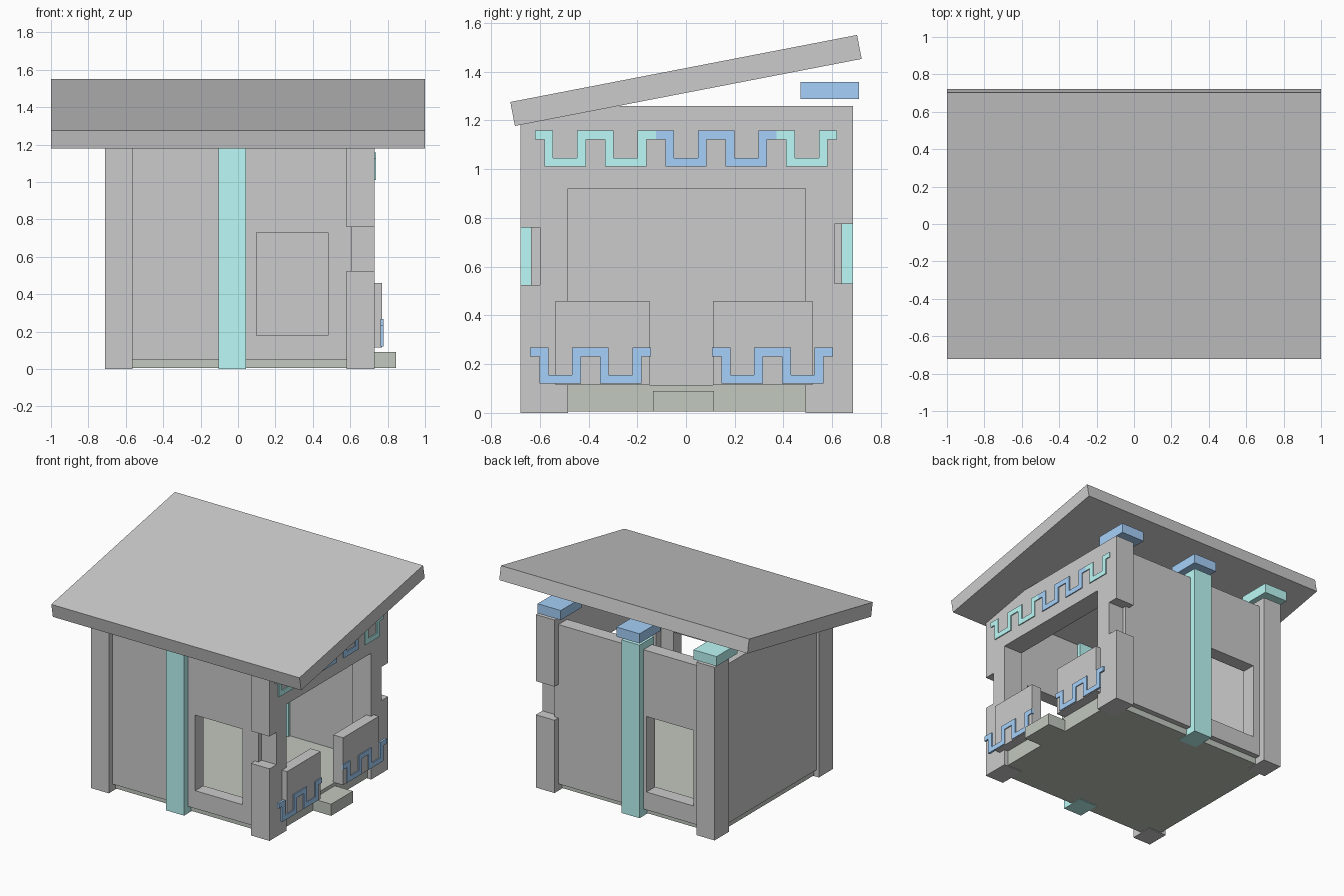
import bpy, bmesh, math

if "Cube" in bpy.data.objects:
    bpy.data.objects.remove(bpy.data.objects["Cube"])

def material(name, rgb):
    m = bpy.data.materials.new(name)
    m.diffuse_color = (*rgb, 1)
    m.use_nodes = True
    m.node_tree.nodes["Principled BSDF"].inputs["Base Color"].default_value = m.diffuse_color
    return m

CYAN = material("cyan", (0.50, 0.95, 0.93))
BLUE = material("blue", (0.38, 0.63, 0.95))
FLOOR = material("floor_green_grey", (0.54, 0.58, 0.52))

def prism(name, points, x0, x1, mat=None):
    """Extrude a (y, z) outline along x."""
    bm = bmesh.new()
    face = bm.faces.new([bm.verts.new((x0, y, z)) for y, z in points])
    new = bmesh.ops.extrude_face_region(bm, geom=[face])["geom"]
    bmesh.ops.translate(bm, vec=(x1 - x0, 0, 0),
                        verts=[g for g in new if isinstance(g, bmesh.types.BMVert)])
    bmesh.ops.recalc_face_normals(bm, faces=bm.faces)
    me = bpy.data.meshes.new(name)
    bm.to_mesh(me)
    bm.free()
    ob = bpy.data.objects.new(name, me)
    bpy.context.collection.objects.link(ob)
    if mat:
        me.materials.append(mat)
    return ob

def box(name, x, y, z, mat=None):
    return prism(name, [(y[0], z[0]), (y[1], z[0]), (y[1], z[1]), (y[0], z[1])], *x, mat)

def window_wall(name, x, y, z, wx, wz):
    wall = box(name, x, y, z)
    cutter = box(name + "_cutter", wx, (y[0] - 0.1, y[1] + 0.1), wz)
    cutter.hide_render = True
    cutter.hide_viewport = False
    cutter.display_type = 'WIRE'
    mod = wall.modifiers.new("window", 'BOOLEAN')
    mod.operation, mod.solver, mod.object = 'DIFFERENCE', 'EXACT', cutter
    bpy.context.view_layer.objects.active = wall
    bpy.ops.object.modifier_apply(modifier=mod.name)
    bpy.data.objects.remove(cutter)

def meander(name, y0, z0, x0, x1, count, mat):
    """Running square-wave strip made of repeated cups."""
    p, t, h = 0.248, 0.036, 0.148
    top, bottom = [], []
    for i in range(count):
        a = y0 + i * p
        b = a + p
        top += [(a, h), (a + 0.075, h), (a + 0.075, t), (b - 0.075, t), (b - 0.075, h), (b, h)]
        bottom += [(a, h - t), (a + 0.039, h - t), (a + 0.039, 0), (b - 0.039, 0),
                   (b - 0.039, h - t), (b, h - t)]
    # drop the joints shared by neighbouring cups
    keep = [i for i in range(len(top)) if i in (0, len(top) - 1) or i % 6 not in (0, 5)]
    outline = [top[i] for i in keep] + [bottom[i] for i in reversed(keep)]
    prism(name, [(y, z + z0) for y, z in outline], x0, x1, mat)

# Floor and entrance step
box("floor", (-0.67, 0.70), (-0.60, 0.60), (0.005, 0.115), FLOOR)
box("entrance_step", (0.69, 0.845), (-0.135, 0.115), (0.005, 0.09), FLOOR)

# Entrance facade with door opening and notched corners
prism("entrance_facade", [
    (-0.68, 0), (-0.485, 0), (-0.485, 0.92), (0.49, 0.92), (0.49, 0), (0.685, 0),
    (0.685, 0.53), (0.61, 0.53), (0.61, 0.775), (0.685, 0.775), (0.685, 1.26),
    (-0.68, 1.26), (-0.68, 0.76), (-0.60, 0.76), (-0.60, 0.525), (-0.68, 0.525)], 0.58, 0.73)

# Rear corner posts and coloured middle posts
for side, y in (("front", (-0.68, -0.515)), ("back", (0.52, 0.685))):
    box(side + "_corner_post", (-0.71, -0.565), y, (0, 1.26))
    box(side + "_middle_post", (-0.105, 0.042), y, (0, 1.26), CYAN)

# Walls
window_wall("front_wall", (-0.60, 0.61), (-0.635, -0.54), (0.05, 1.21), (0.10, 0.48), (0.18, 0.73))
window_wall("back_wall", (-0.60, 0.61), (0.54, 0.64), (0.05, 1.21), (-0.51, -0.13), (0.18, 0.73))
box("left_wall", (-0.69, -0.59), (-0.53, 0.53), (0.05, 1.21))

# Half-height panels beside the entrance
box("front_entrance_panel", (0.69, 0.77), (-0.535, -0.15), (0.115, 0.46))
box("back_entrance_panel", (0.69, 0.77), (0.11, 0.52), (0.115, 0.46))

# Meander trim
meander("front_panel_trim", -0.64, 0.12, 0.762, 0.777, 2, BLUE)
meander("back_panel_trim", 0.107, 0.12, 0.762, 0.777, 2, BLUE)
for part, y, n, mat in (("front", -0.62, 2, CYAN), ("middle", -0.124, 2, BLUE), ("back", 0.372, 1, CYAN)):
    meander("header_trim_" + part, y, 1.01, 0.722, 0.737, n, mat)

# Post caps under the high side of the roof
for part, x, mat in (("right", 0.605, BLUE), ("middle", -0.03, BLUE), ("left", -0.65, CYAN)):
    box("roof_cap_" + part, (x - 0.093, x + 0.093), (0.47, 0.71), (1.287, 1.357), mat)

# Sloping roof slab
roof = box("roof", (-1, 1), (-0.7245, 0.7245), (-0.05, 0.05))
roof.location.z = 1.364
roof.rotation_euler.x = math.radians(10.94)
